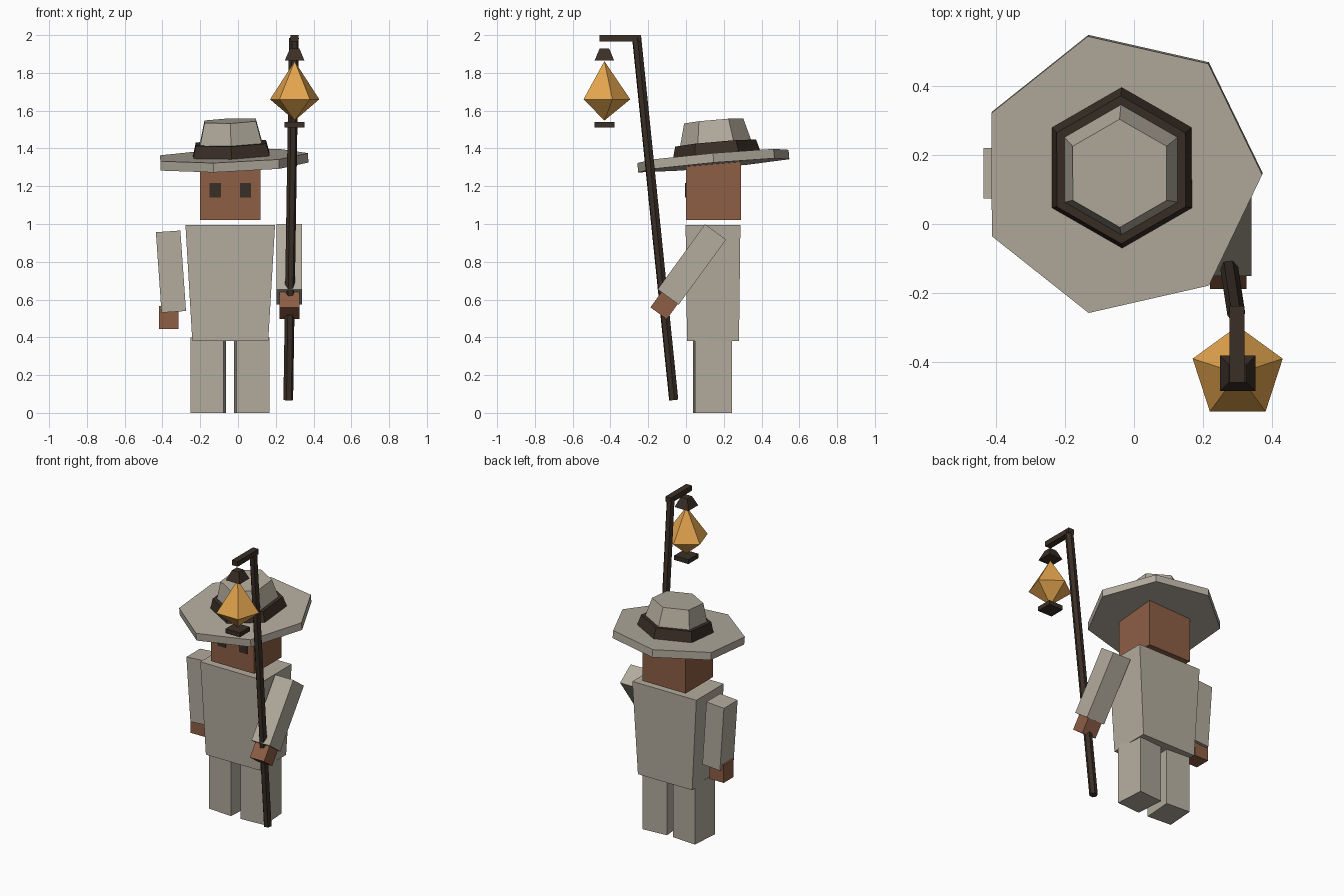
import bpy, bmesh
from math import radians, cos, sin, tau
from mathutils import Matrix, Vector, Euler

cube = bpy.data.objects.get("Cube")
if cube:
    bpy.data.objects.remove(cube, do_unlink=True)


def material(name, rgb):
    m = bpy.data.materials.new(name)
    m.use_nodes = True
    m.diffuse_color = (*rgb, 1)
    m.node_tree.nodes["Principled BSDF"].inputs["Base Color"].default_value = (*rgb, 1)
    return m


CLOTH = material("beige_cloth", (0.45, 0.41, 0.34))
SKIN = material("brown_skin", (0.27, 0.112, 0.06))
GLOW = material("amber_glass", (0.76, 0.37, 0.075))
DARK = material("dark_wood", (0.042, 0.028, 0.019))


def finish(name, bm, mat, matrix):
    bmesh.ops.recalc_face_normals(bm, faces=bm.faces)
    mesh = bpy.data.meshes.new(name)
    bm.to_mesh(mesh)
    bm.free()
    mesh.materials.append(mat)
    obj = bpy.data.objects.new(name, mesh)
    obj.matrix_world = matrix
    bpy.context.collection.objects.link(obj)
    return obj


def place(loc, rot=(0, 0, 0)):
    return Matrix.Translation(loc) @ Euler([radians(a) for a in rot]).to_matrix().to_4x4()


def box(name, mat, size, loc, rot=(0, 0, 0), top=(1, 1)):
    """Box centred on loc; top scales the upper face."""
    bm = bmesh.new()
    bmesh.ops.create_cube(bm, size=1)
    for v in bm.verts:
        sx, sy = top if v.co.z > 0 else (1, 1)
        v.co = (v.co.x * size[0] * sx, v.co.y * size[1] * sy, v.co.z * size[2])
    return finish(name, bm, mat, place(loc, rot))


def loft(name, mat, sides, start, rings, matrix):
    """Faceted solid of revolution; rings are (radius, z), zero radius is a point."""
    bm = bmesh.new()
    for r, z in rings:
        for i in range(sides):
            a = radians(start) + tau * i / sides
            bm.verts.new((r * cos(a), r * sin(a), z))
    bm.verts.ensure_lookup_table()
    v = bm.verts
    for k in range(len(rings) - 1):
        for i in range(sides):
            j, b = (i + 1) % sides, k * sides
            bm.faces.new((v[b + i], v[b + j], v[b + sides + j], v[b + sides + i]))
    bm.faces.new(v[:sides])
    bm.faces.new(v[-sides:])
    bmesh.ops.remove_doubles(bm, verts=bm.verts[:], dist=0.0005)
    return finish(name, bm, mat, matrix)


# Legs, toes turned slightly out
for side, name in ((-1, "right_leg"), (1, "left_leg")):
    box(name, CLOTH, (0.173, 0.196, 0.4), (-0.0425 + side * 0.115, 0.14, 0.2), (0, 0, side * 4))

# Torso, wider at the shoulders
box("torso", CLOTH, (0.402, 0.275, 0.615), (-0.041, 0.143, 0.6875), top=(1.18, 1.055))

# Head and eye plates
box("head", SKIN, (0.32, 0.29, 0.31), (-0.04, 0.145, 1.175))
for side, name in ((-1, "right_eye"), (1, "left_eye")):
    box(name, DARK, (0.06, 0.008, 0.078), (-0.04 + side * 0.08, -0.001, 1.178))

# Hanging arm
box("right_arm", CLOTH, (0.13, 0.145, 0.427), (-0.355, 0.147, 0.748), (0, -4, 0))
box("right_hand", SKIN, (0.105, 0.105, 0.12), (-0.367, 0.147, 0.505))

# Arm reaching forward to the staff
reach = (-36, 0, 0)
box("left_arm", CLOTH, (0.135, 0.138, 0.426), (0.2725, 0.031, 0.786), reach)
box("left_hand", SKIN, (0.105, 0.107, 0.13), (0.2725, -0.107, 0.58), reach)

# Staff with its hook
foot, tip = Vector((0.266, -0.065, 0.068)), Vector((0.296, -0.261, 1.985))
axis = tip - foot
turn = axis.to_track_quat("Z", "Y").to_matrix().to_4x4()
loft("staff", DARK, 6, 0, [(0.026, 0), (0.026, axis.length)], Matrix.Translation(foot) @ turn)
box("staff_hook", DARK, (0.042, 0.222, 0.034), (0.298, -0.348, 1.983))

# Hanging lantern
lamp = place((0.30, -0.432, 0))
loft("lantern_glass", GLOW, 5, 90, [(0, 1.548), (0.137, 1.66), (0, 1.862)], lamp)
loft("lantern_cap", DARK, 4, 45, [(0.073, 1.866), (0.035, 1.93)], lamp)
loft("lantern_base", DARK, 4, 45, [(0.075, 1.512), (0.075, 1.541)], lamp)

# Tilted hat
tilt = place((-0.04, 0.145, 1.335), (5, -2, 0))
crown = tilt @ place((0.006, 0.02, 0))
loft("hat_brim", CLOTH, 7, 0, [(0.412, -0.024), (0.412, 0.026)], tilt)
loft("hat_band", DARK, 6, 90, [(0.235, 0.02), (0.215, 0.092)], crown)
loft("hat_crown", CLOTH, 6, 90, [(0.192, 0.08), (0.157, 0.21)], crown)
